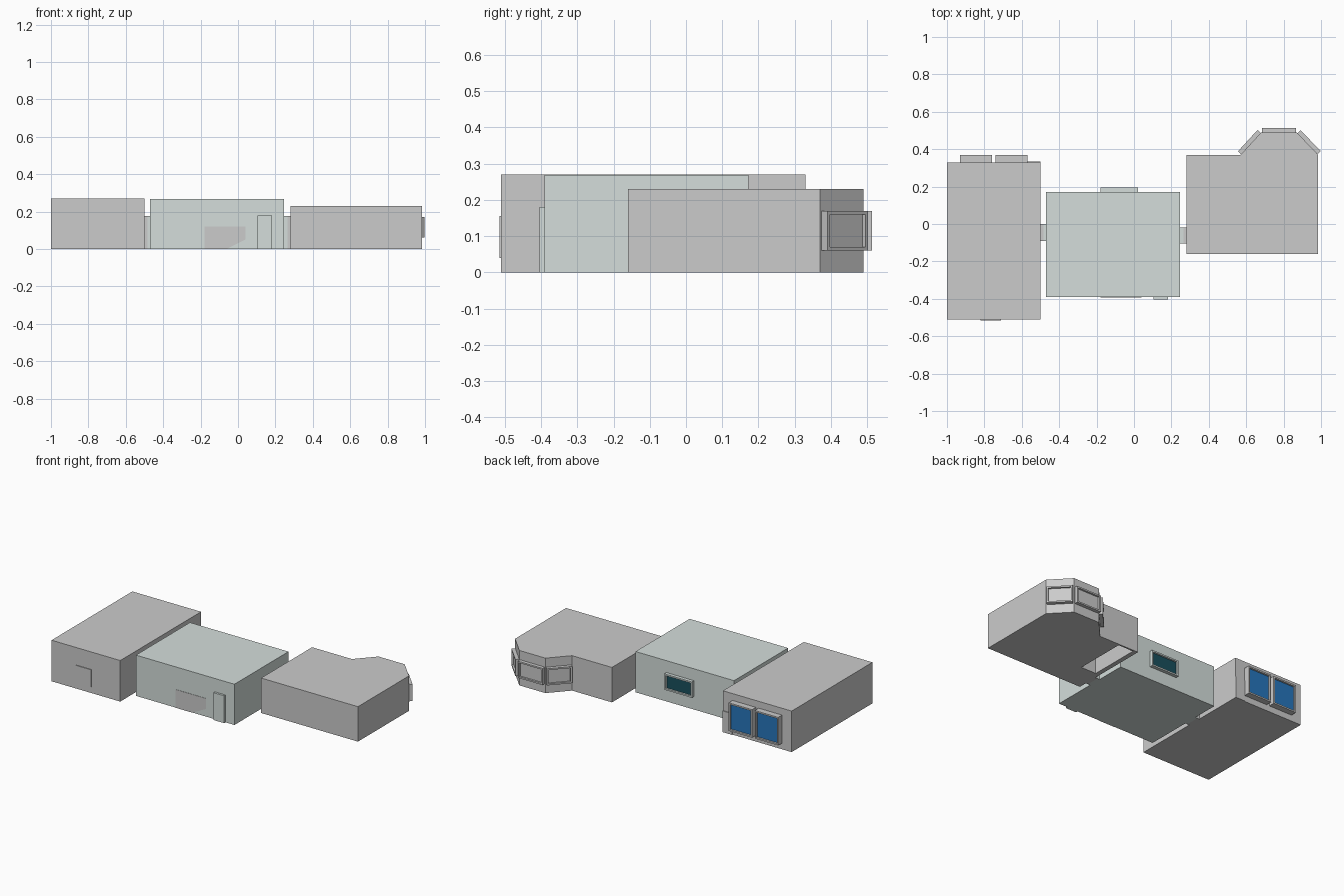
import bpy, bmesh, math
from mathutils import Matrix, Vector

if "Cube" in bpy.data.objects:
    bpy.data.objects.remove(bpy.data.objects["Cube"])


def material(name, rgb):
    m = bpy.data.materials.new(name)
    m.diffuse_color = (*rgb, 1)
    m.use_nodes = True
    m.node_tree.nodes["Principled BSDF"].inputs["Base Color"].default_value = m.diffuse_color
    return m


PALE = material("pale_green", (0.66, 0.73, 0.71))
TEAL = material("teal_glass", (0.01, 0.08, 0.11))
BLUE = material("blue_glass", (0.02, 0.18, 0.5))


def finish(bm, name, mat=None):
    bmesh.ops.recalc_face_normals(bm, faces=bm.faces)
    me = bpy.data.meshes.new(name)
    bm.to_mesh(me)
    bm.free()
    ob = bpy.data.objects.new(name, me)
    bpy.context.collection.objects.link(ob)
    if mat:
        me.materials.append(mat)
    return ob


def add_box(bm, x0, x1, y0, y1, z0, z1, mtx=Matrix()):
    c = Vector(((x0 + x1) / 2, (y0 + y1) / 2, (z0 + z1) / 2))
    bmesh.ops.create_cube(bm, size=1, matrix=mtx @ Matrix.Translation(c)
                          @ Matrix.Diagonal((x1 - x0, y1 - y0, z1 - z0, 1)))


def box(name, *dims, mat=None):
    bm = bmesh.new()
    add_box(bm, *dims)
    return finish(bm, name, mat)


def prism(name, outline, h, mat=None):
    bm = bmesh.new()
    f = bm.faces.new([bm.verts.new((x, y, 0)) for x, y in outline])
    r = bmesh.ops.extrude_face_region(bm, geom=[f])
    top = [v for v in r["geom"] if isinstance(v, bmesh.types.BMVert)]
    bmesh.ops.translate(bm, verts=top, vec=(0, 0, h))
    return finish(bm, name, mat)


def window(name, x, y, width, z0, z1, depth, angle=0, frame=None, glass=None, t=0.01, inset=0.012):
    """Frame projecting along local +y from the wall, with a recessed pane."""
    m = Matrix.Translation((x, y, 0)) @ Matrix.Rotation(math.radians(angle), 4, 'Z')
    w = width / 2
    bm = bmesh.new()
    for s in (-1, 1):
        a, b = sorted((s * w, s * (w - t)))
        add_box(bm, a, b, -0.002, depth, z0, z1, m)
    for a in (z0, z1 - t):
        add_box(bm, -w + t, w - t, -0.002, depth, a, a + t, m)
    finish(bm, name + "_frame", frame)
    bm = bmesh.new()
    add_box(bm, -w + t, w - t, -0.002, depth - inset, z0 + t, z1 - t, m)
    finish(bm, name + "_pane", glass)


# Left room: rear windows, corner panel, front door panel
box("left_room", -1, -0.5, -0.51, 0.33, 0, 0.27)
for i, x in enumerate((-0.845, -0.655)):
    window(f"left_window_{i + 1}", x, 0.33, 0.17, 0.04, 0.225, 0.04, glass=BLUE)
box("left_rear_panel", -0.57, -0.5, 0.329, 0.335, 0, 0.14)
box("left_front_panel", -0.82, -0.71, -0.515, -0.509, 0.04, 0.155)

# Middle room: rear window, front door, low wall panel
box("middle_room", -0.47, 0.247, -0.39, 0.172, 0, 0.268, mat=PALE)
window("middle_window", -0.078, 0.172, 0.2, 0.085, 0.19, 0.022, frame=PALE, glass=TEAL)
box("front_door", 0.105, 0.182, -0.404, -0.389, 0, 0.18, mat=PALE)
low = prism("front_low_panel", [(-0.18, 0), (-0.06, 0), (0.04, 0.05), (0.04, 0.12), (-0.18, 0.12)], 0.002)
low.data.transform(Matrix.Translation((0, -0.39, 0)) @ Matrix.Rotation(math.pi / 2, 4, 'X'))

# Doorway links between rooms, half in each room's colour
for side, x0, x1, y0, y1 in (("left", -0.5, -0.47, -0.09, 0), ("right", 0.28, 0.247, -0.105, -0.02)):
    mid = (x0 + x1) / 2
    for part, a, b, mat in (("outer", x0, mid, None), ("inner", mid, x1, PALE)):
        a, b = sorted((a, b))
        box(f"{side}_doorway_{part}", a, b, y0, y1, 0, 0.175, mat=mat)

# Right room with a three-sided bay
corners = [(0.57, 0.37), (0.68, 0.49), (0.87, 0.49), (0.985, 0.37)]
room = prism("right_room", [(0.28, -0.16), (0.28, 0.37)] + corners + [(0.985, -0.16)], 0.23)
names = ("bay_window_left", "bay_window_middle", "bay_window_right")
for name, (ax, ay), (bx, by) in zip(names, corners, corners[1:]):
    angle = math.degrees(math.atan2(by - ay, bx - ax))
    width = 0.155 if angle else 0.18
    window(name, (ax + bx) / 2, (ay + by) / 2, width, 0.06, 0.17, 0.023, angle)

# Recess under the right room
cutter = box("recess_cutter", 0.31, 0.42, 0.02, 0.36, -0.05, 0.1)
cutter.hide_render = True
cutter.display_type = 'WIRE'
mod = room.modifiers.new("recess", 'BOOLEAN')
mod.operation = 'DIFFERENCE'
mod.object = cutter
cutter.hide_set(True)
